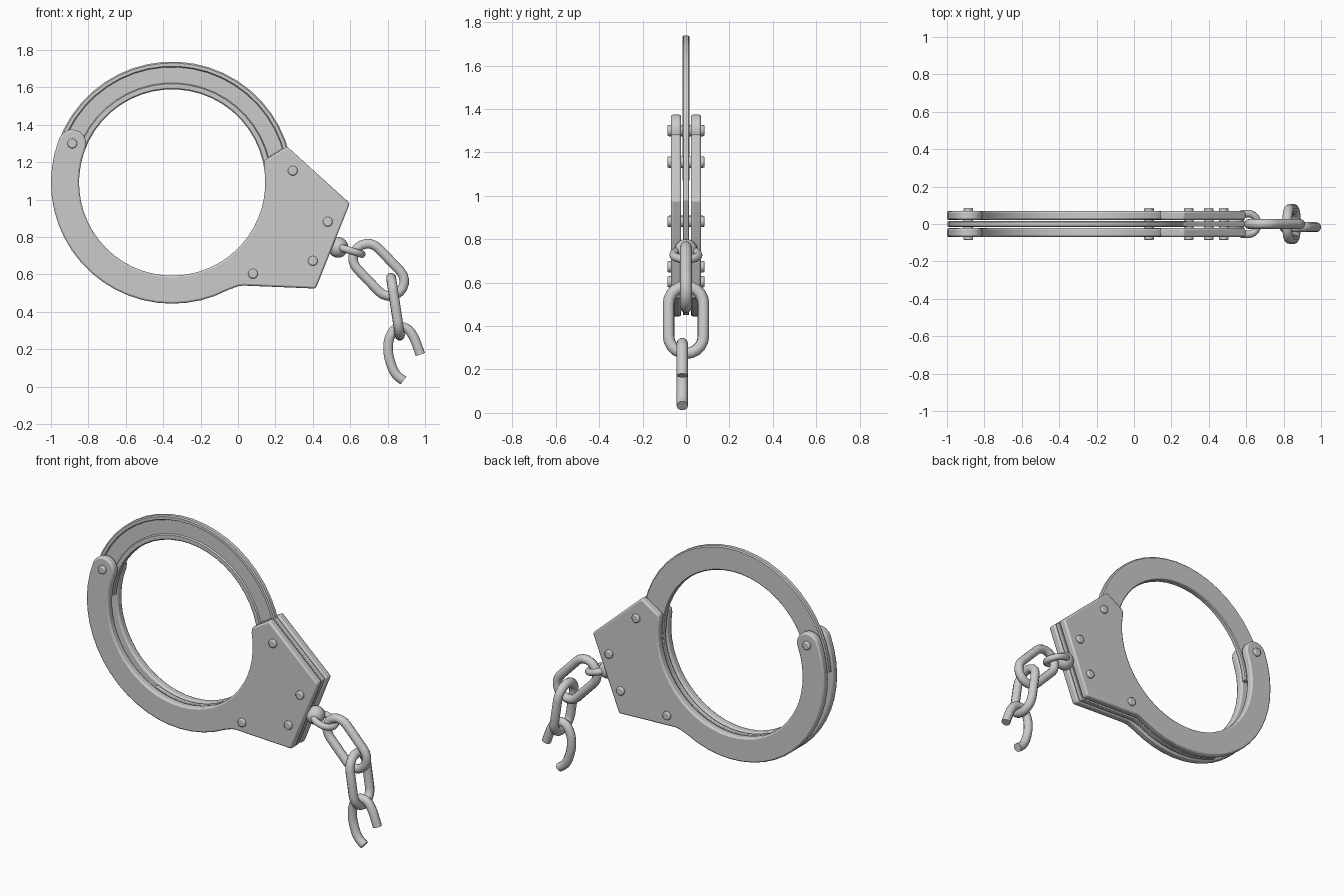
import bpy, bmesh
from math import sin, cos, pi, radians
from mathutils import Vector

if "Cube" in bpy.data.objects:
    bpy.data.objects.remove(bpy.data.objects["Cube"])

CX, CZ = -0.352, 1.092          # centre of the cuff
R_IN, R_OUT = 0.498, 0.648


def polar(r, deg):
    a = radians(deg)
    return (CX + r * cos(a), CZ + r * sin(a))


def arc(r, a0, a1, n):
    return [polar(r, a0 + (a1 - a0) * i / n) for i in range(n + 1)]


def smooth(ob, deg=35):
    bpy.ops.object.select_all(action='DESELECT')
    ob.select_set(True)
    bpy.context.view_layer.objects.active = ob
    bpy.ops.object.shade_smooth_by_angle(angle=radians(deg))


def add_mesh(name, bm):
    bmesh.ops.recalc_face_normals(bm, faces=bm.faces)
    me = bpy.data.meshes.new(name)
    bm.to_mesh(me)
    bm.free()
    ob = bpy.data.objects.new(name, me)
    bpy.context.collection.objects.link(ob)
    return ob


def slab(name, outline, y0, y1, bevel):
    """Extrude an x-z outline from y0 to y1 and round its edges."""
    bm = bmesh.new()
    face = bm.faces.new([bm.verts.new((x, y0, z)) for x, z in outline])
    ext = bmesh.ops.extrude_face_region(bm, geom=[face])
    for v in ext['geom']:
        if isinstance(v, bmesh.types.BMVert):
            v.co.y = y1
    ob = add_mesh(name, bm)
    mod = ob.modifiers.new('bevel', 'BEVEL')
    mod.width, mod.segments = bevel, 2
    mod.limit_method, mod.angle_limit = 'ANGLE', radians(40)
    smooth(ob)
    return ob


def tube(name, pts, radius, cyclic=True):
    """Round bar along a path, turned into a mesh."""
    cu = bpy.data.curves.new(name, 'CURVE')
    cu.dimensions = '3D'
    cu.bevel_depth, cu.bevel_resolution, cu.use_fill_caps = radius, 3, True
    if cyclic:
        sp = cu.splines.new('POLY')
        sp.points.add(len(pts) - 1)
        for p, co in zip(sp.points, pts):
            p.co = (*co, 1)
        sp.use_cyclic_u = True
    else:
        sp = cu.splines.new('BEZIER')
        sp.resolution_u = 4
        sp.bezier_points.add(len(pts) - 1)
        for p, co in zip(sp.bezier_points, pts):
            p.co = co
            p.handle_left_type = p.handle_right_type = 'AUTO'
    ob = bpy.data.objects.new(name, cu)
    bpy.context.collection.objects.link(ob)
    bpy.ops.object.select_all(action='DESELECT')
    ob.select_set(True)
    bpy.context.view_layer.objects.active = ob
    bpy.ops.object.convert(target='MESH')
    smooth(bpy.context.view_layer.objects.active, 60)


def link(name, centre, along, across, half_len, half_wid, radius):
    """Closed oval link; half sizes are measured to the outside."""
    c, u, v = Vector(centre), Vector(along).normalized(), Vector(across).normalized()
    w = half_wid - radius
    straight = half_len - half_wid
    pts = []
    for side in (1, -1):
        for i in range(11):
            a = -pi / 2 + pi * i / 10
            if straight < 0.02 and side == -1 and i == 0:
                continue
            pts.append(c + side * (u * (straight + w * cos(a)) + v * w * sin(a)))
    tube(name, pts, radius)


# Two cheek plates: lower ring, rounded hinge end and housing in one outline
HINGE_A, HINGE_R = 158.7, 0.573
hx, hz = polar(HINGE_R, HINGE_A)
cap = [(hx + 0.075 * cos(radians(HINGE_A - a)), hz + 0.075 * sin(radians(HINGE_A - a)))
       for a in range(160, 10, -20)]
housing = [(0.0, 0.537), (0.03, 0.541), (0.416, 0.525),
           (0.598, 0.98), (0.262, 1.285), (0.14, 1.21)]
plate = (arc(R_OUT, HINGE_A, 297.5, 20) + housing
         + arc(R_IN, 370, HINGE_A, 32) + cap)
slab('cheek_plate_front', plate, -0.07, -0.022, 0.01)
slab('cheek_plate_back', plate, 0.022, 0.07, 0.01)

# Middle layer between the plates
inner_housing = [(x - 0.006, z) for x, z in housing]
spacer = arc(R_OUT - 0.006, 245, 297.5, 9) + inner_housing + arc(R_IN + 0.004, 370, 245, 20)
slab('middle_plate', spacer, -0.014, 0.014, 0.003)

# Swinging arm with a shallow channel in its front face
section = [(0.498, -0.012), (0.504, -0.017), (0.528, -0.017), (0.533, -0.008),
           (0.617, -0.008), (0.622, -0.017), (0.639, -0.017), (0.646, -0.011),
           (0.646, 0.011), (0.639, 0.017), (0.504, 0.017), (0.498, 0.012)]
bm = bmesh.new()
rows = []
for i in range(25):
    row = []
    for r, y in section:
        x, z = polar(r, 176 - 178 * i / 24)
        row.append(bm.verts.new((x, y, z)))
    rows.append(row)
n = len(section)
for a, b in zip(rows, rows[1:]):
    for k in range(n):
        bm.faces.new((a[k], a[(k + 1) % n], b[(k + 1) % n], b[k]))
bm.faces.new(rows[0])
bm.faces.new(rows[-1])
smooth(add_mesh('swing_arm', bm), 30)

# Rivets through both plates
rivets = [(hx, hz), (0.293, 1.155), (0.48, 0.882), (0.40, 0.673), (0.08, 0.604)]
for i, (x, z) in enumerate(rivets):
    bpy.ops.mesh.primitive_cylinder_add(vertices=16, radius=0.026, depth=0.172,
                                        location=(x, 0, z), rotation=(pi / 2, 0, 0))
    ob = bpy.context.object
    ob.name = 'hinge_pin' if i == 0 else f'rivet_{i}'
    mod = ob.modifiers.new('bevel', 'BEVEL')
    mod.width, mod.segments, mod.limit_method = 0.007, 2, 'ANGLE'
    smooth(ob)

# Swivel knob and chain
bpy.ops.mesh.primitive_uv_sphere_add(segments=20, ring_count=12, radius=0.055,
                                     location=(0.535, 0, 0.745))
bpy.context.object.name = 'swivel_knob'
smooth(bpy.context.object, 60)
link('swivel_ring', (0.6, 0, 0.728), (0.95, 0, -0.3), (0, 1, 0), 0.085, 0.076, 0.02)
link('chain_link_1', (0.752, 0, 0.625), (0.69, 0, -0.72), (0.72, 0, 0.69), 0.19, 0.106, 0.027)
link('chain_link_2', (0.842, 0, 0.428), (0.15, 0, -0.99), (0, 1, 0), 0.183, 0.107, 0.027)

# Broken last link
hook = [(0.885, 0.033), (0.848, 0.062), (0.814, 0.134), (0.803, 0.21), (0.816, 0.275),
        (0.853, 0.315), (0.90, 0.312), (0.935, 0.273), (0.958, 0.22), (0.975, 0.172)]
tube('broken_link', [(x, -0.017, z) for x, z in hook], 0.027, cyclic=False)
